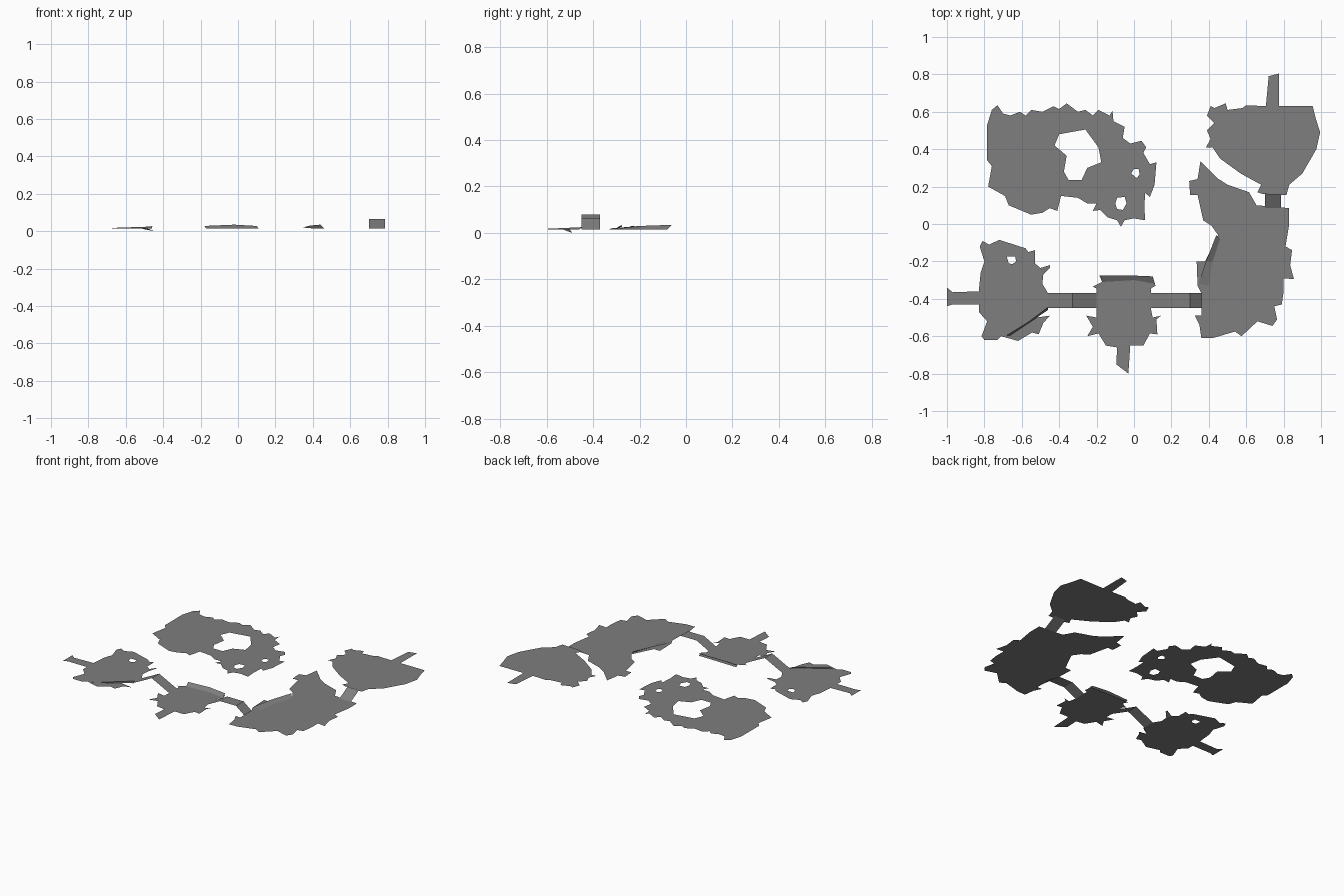
import bpy, bmesh

BASE, HIGH = 0.015, 0.065

# Dark grey rock
rock = bpy.data.materials.new("dark_grey")
rock.diffuse_color = (0.21, 0.21, 0.21, 1)


def finish(name, bm):
    for f in bm.faces:
        f.normal_update()
        if f.normal.z < 0:
            f.normal_flip()
    mesh = bpy.data.meshes.new(name)
    bm.to_mesh(mesh)
    bm.free()
    mesh.materials.append(rock)
    bpy.context.collection.objects.link(bpy.data.objects.new(name, mesh))


def sheet(name, outline, holes=(), z=BASE):
    """Flat island from an outline with holes; a third value moves a corner up or down."""
    bm = bmesh.new()
    edges, lifts = [], []
    for loop in (outline, *holes):
        vs = [bm.verts.new((p[0], p[1], z)) for p in loop]
        edges += [bm.edges.new((vs[i - 1], vs[i])) for i in range(len(vs))]
        lifts += [(v, p[2]) for v, p in zip(vs, loop) if len(p) > 2]
    bmesh.ops.triangle_fill(bm, edges=edges, use_beauty=True, normal=(0, 0, 1))
    for v, h in lifts:
        v.co.z = h
    finish(name, bm)


def strip(name, rows):
    """Folded strip through pairs of 3D points."""
    bm = bmesh.new()
    vs = [(bm.verts.new(a), bm.verts.new(b)) for a, b in rows]
    for (a, b), (c, d) in zip(vs, vs[1:]):
        bm.faces.new((a, b, d, c))
    finish(name, bm)


# Island with the large hole
sheet("holed_island", [
    (-.76, .61), (-.73, .635), (-.70, .59), (-.66, .58), (-.61, .60), (-.58, .58),
    (-.55, .61), (-.49, .60), (-.43, .63), (-.40, .615), (-.36, .645), (-.30, .60),
    (-.26, .61), (-.22, .58), (-.19, .61), (-.13, .58), (-.115, .605), (-.11, .55),
    (-.05, .52), (-.06, .46), (-.02, .43), (.04, .445), (.065, .41), (.05, .38),
    (.085, .32), (.12, .33), (.11, .21), (.085, .145), (.06, .165), (.055, .09),
    (.06, .02), (.0, .03), (-.05, .02), (-.07, -.015), (-.09, .02), (-.14, .035),
    (-.18, .075), (-.22, .07), (-.20, .11), (-.25, .11), (-.30, .14), (-.39, .15),
    (-.41, .07), (-.45, .085), (-.49, .06), (-.55, .05), (-.67, .10), (-.69, .15),
    (-.78, .20), (-.76, .31), (-.785, .34), (-.785, .53)],
    [[(-.40, .48), (-.26, .505), (-.19, .41), (-.175, .33), (-.25, .30), (-.28, .235),
      (-.35, .235), (-.375, .28), (-.36, .365), (-.425, .42)],
     [(-.015, .27), (.0, .295), (.025, .295), (.03, .265), (.015, .245)],
     [(-.09, .14), (-.05, .145), (-.04, .11), (-.06, .075), (-.09, .08), (-.10, .11)]])

# West island with its path stub
sheet("west_island", [
    (-1, -.34), (-.97, -.365), (-.83, -.36), (-.82, -.26), (-.80, -.20), (-.825, -.12),
    (-.81, -.09), (-.775, -.11), (-.72, -.085), (-.58, -.13), (-.565, -.15),
    (-.53, -.14), (-.53, -.21), (-.50, -.235), (-.45, -.22, .03), (-.45, -.235, .03),
    (-.485, -.27), (-.49, -.32), (-.46, -.37), (-.46, -.45), (-.52, -.50),
    (-.45, -.49, 0), (-.485, -.53), (-.51, -.59), (-.545, -.58), (-.62, -.625),
    (-.71, -.60), (-.73, -.62), (-.80, -.62), (-.815, -.60), (-.785, -.52),
    (-.83, -.47), (-.83, -.43), (-.97, -.43), (-1, -.44)],
    [[(-.68, -.175), (-.635, -.175), (-.63, -.20), (-.65, -.215), (-.67, -.21)]])

# Middle island with its path stub
sheet("middle_island", [
    (-.185, -.275), (.10, -.28), (.115, -.33), (.09, -.345), (.09, -.45),
    (.10, -.50), (.145, -.49), (.12, -.51), (.125, -.59), (.085, -.585), (.05, -.65),
    (-.02, -.65), (-.03, -.80), (-.095, -.75), (-.09, -.66), (-.15, -.65),
    (-.19, -.585), (-.25, -.60), (-.22, -.55), (-.255, -.49), (-.20, -.50),
    (-.20, -.345), (-.22, -.335), (-.17, -.31)])

# Large east island
sheet("east_island", [
    (.355, .335), (.445, .245), (.50, .21), (.615, .17), (.655, .10), (.83, .085),
    (.83, 0), (.81, -.12), (.845, -.14), (.835, -.22), (.855, -.295), (.80, -.29),
    (.80, -.36), (.79, -.43), (.75, -.44), (.765, -.51), (.74, -.545), (.66, -.52),
    (.575, -.60), (.54, -.575), (.42, -.61), (.36, -.61), (.35, -.54), (.325, -.49),
    (.36, -.49), (.36, -.37), (.34, -.33), (.335, -.20), (.38, -.20), (.45, -.06),
    (.415, -.01), (.37, .02), (.34, .155), (.30, .155), (.295, .23), (.34, .24)])

# Raised north island with its path stub
sheet("north_island", [
    (.39, .58), (.41, .63), (.43, .62), (.49, .645), (.50, .61), (.58, .62), (.60, .635),
    (.705, .63), (.72, .79), (.775, .805), (.775, .63), (.955, .63), (.97, .57),
    (.995, .49), (.975, .40), (.90, .27), (.83, .21), (.815, .155), (.69, .16),
    (.66, .17), (.68, .21), (.57, .27), (.46, .35), (.42, .41), (.385, .41),
    (.41, .455), (.39, .50), (.43, .54)], z=HIGH)

# Small raised lips along the island edges
for name, rows in {
    "middle_lip": [((-.17, -.31, BASE), (-.18, -.275, .028)),
                   ((.0, -.30, BASE), (-.02, -.275, .035)),
                   ((.11, -.32, BASE), (.10, -.28, .028))],
    "east_lip": [((.40, -.33, BASE), (.345, -.32, .02)),
                 ((.42, -.20, BASE), (.385, -.20, .03)),
                 ((.46, -.08, BASE), (.44, -.06, .035))],
    "west_lip": [((-.68, -.595, BASE), (-.66, -.595, .018)),
                 ((-.46, -.46, BASE), (-.46, -.445, .025))],
}.items():
    strip(name, rows)


# Bridges between the islands
def bridge(name, profile):
    strip(name, [((x, -.45, z), (x, -.37, z)) for x, z in profile])


bridge("west_bridge", [(-.46, BASE), (-.33, .08), (-.20, BASE)])
bridge("middle_bridge", [(.09, BASE), (.18, .062), (.30, .062), (.36, BASE)])
strip("north_ramp", [((.70, y, z), (.785, y, z))
                     for y, z in ((.085, BASE), (.18, HIGH))])
